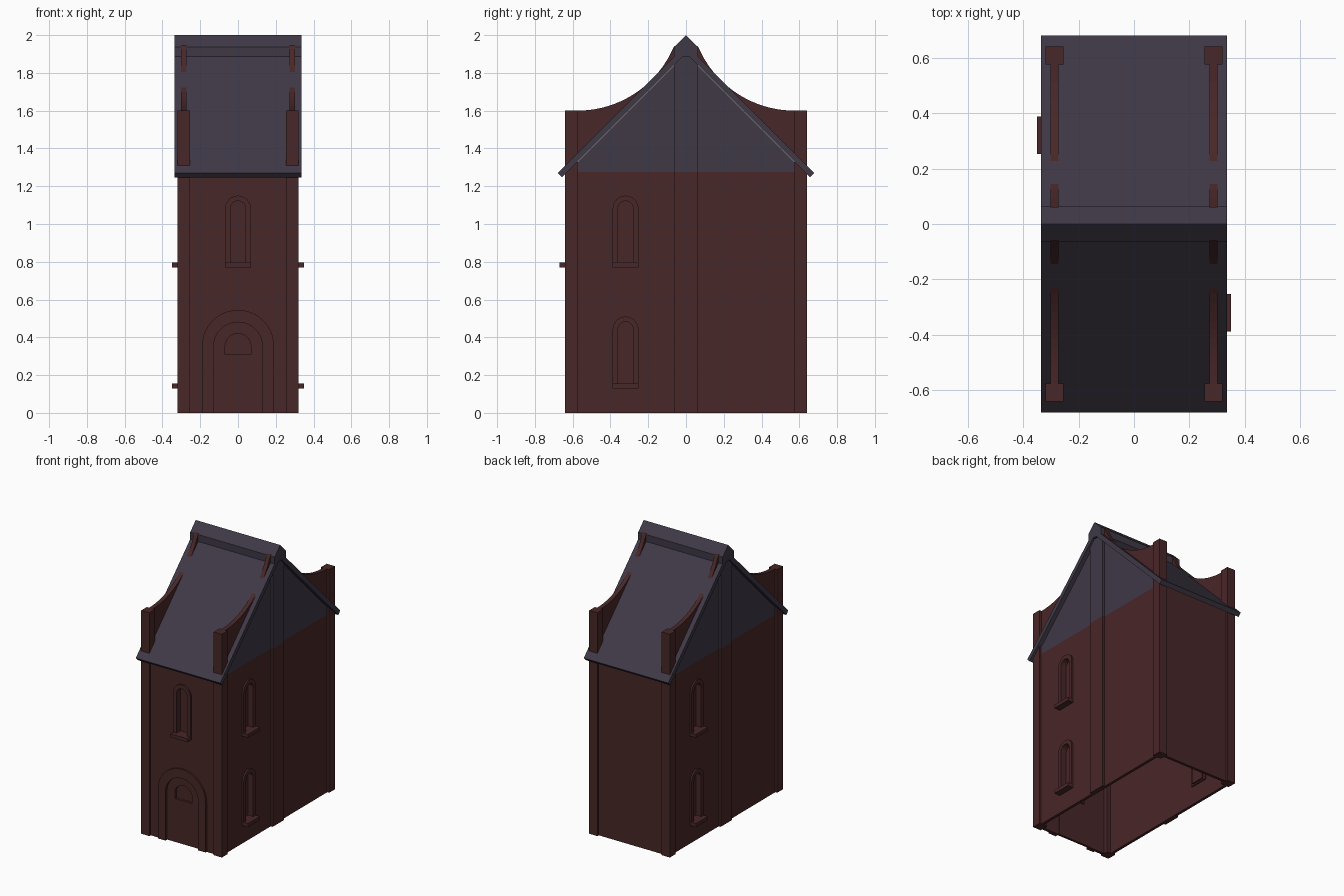
import bpy, bmesh, math

if "Cube" in bpy.data.objects:
    bpy.data.objects.remove(bpy.data.objects["Cube"])

def mat(name, c):
    m = bpy.data.materials.new(name)
    m.diffuse_color = (*c, 1)
    m.use_nodes = True
    m.node_tree.nodes["Principled BSDF"].inputs["Base Color"].default_value = m.diffuse_color
    return m

BRICK = mat("dark red brick", (0.066, 0.020, 0.021))
SLATE = mat("purple slate", (0.050, 0.040, 0.062))

# Maps (sideways, outward, up) to world space for each facade
SIDES = {
    "front": lambda u, d, z: (u, -d, z),
    "back": lambda u, d, z: (-u, d, z),
    "right": lambda u, d, z: (d, u, z),
    "left": lambda u, d, z: (-d, -u, z),
}
WALL = {"front": 0.625, "back": 0.625, "right": 0.305, "left": 0.305}

def prism(name, pts, d0, d1, side, m):
    """Extrude a (sideways, up) outline between two outward distances."""
    f = SIDES[side]
    bm = bmesh.new()
    a = [bm.verts.new(f(u, d0, z)) for u, z in pts]
    b = [bm.verts.new(f(u, d1, z)) for u, z in pts]
    bm.faces.new(a)
    bm.faces.new(b[::-1])
    n = len(pts)
    for i in range(n):
        j = (i + 1) % n
        bm.faces.new((a[i], b[i], b[j], a[j]))
    bmesh.ops.recalc_face_normals(bm, faces=bm.faces)
    me = bpy.data.meshes.new(name)
    bm.to_mesh(me)
    bm.free()
    me.materials.append(m)
    o = bpy.data.objects.new(name, me)
    bpy.context.collection.objects.link(o)
    return o

def rect(u0, u1, z0, z1):
    return [(u0, z0), (u1, z0), (u1, z1), (u0, z1)]

def arch(c, hw, z0, top, n=20):
    zc = top - hw
    arc = [(c + hw * math.cos(math.pi * i / n), zc + hw * math.sin(math.pi * i / n))
           for i in range(n + 1)]
    if zc - z0 < 1e-4:
        return arc
    return [(c + hw, z0)] + arc + [(c - hw, z0)]

def cut(o, pts, d0, d1, side):
    c = prism("cutter", pts, d0, d1, side, BRICK)
    c.hide_render = True
    md = o.modifiers.new("cut", "BOOLEAN")
    md.operation = "DIFFERENCE"
    md.solver = "EXACT"
    md.object = c
    bpy.context.view_layer.objects.active = o
    bpy.ops.object.modifier_apply(modifier="cut")
    bpy.data.objects.remove(c)

# Hollow walls, open underneath
walls = {}
for s, w in WALL.items():
    hw = 0.305 if s in ("front", "back") else 0.605
    walls[s] = prism(s + "_wall", rect(-hw, hw, 0, 1.275), w - 0.02, w, s, BRICK)

# Arched windows: niche, pane, raised surround and sill
def window(side, c, z0):
    w = WALL[side]
    inner = arch(c, 0.04, z0 + 0.02, z0 + 0.352)
    cut(walls[side], inner, w - 0.1, w + 0.1, side)
    prism(side + "_window_pane", arch(c, 0.05, z0 + 0.01, z0 + 0.36),
          w - 0.04, w - 0.03, side, BRICK)
    outer = arch(c, 0.068, z0 + 0.02, z0 + 0.38)
    prism(side + "_window_surround", outer + inner[::-1], w - 0.03, w + 0.012, side, BRICK)
    prism(side + "_window_sill", rect(c - 0.068, c + 0.068, z0, z0 + 0.025),
          w - 0.03, w + 0.045, side, BRICK)

window("front", 0, 0.77)
for s in ("right", "left"):
    for z in (0.13, 0.77):
        window(s, -0.32, z)

# Door with stepped arch and half-round light
w = WALL["front"]
door_in = arch(0, 0.13, 0, 0.48)
cut(walls["front"], arch(0, 0.13, -0.01, 0.48), w - 0.1, w + 0.1, "front")
prism("door_surround", arch(0, 0.19, 0, 0.545) + door_in[::-1], w - 0.02, w + 0.012, "front", BRICK)
door = prism("door", door_in, w - 0.025, w - 0.008, "front", BRICK)
light = arch(0, 0.068, 0.31, 0.42)
cut(door, light, w - 0.1, w + 0.1, "front")
prism("door_light", arch(0, 0.075, 0.30, 0.43), w - 0.035, w - 0.025, "front", BRICK)

# Gable ends and central pilasters
for s in ("right", "left"):
    prism(s + "_gable", [(-0.627, 1.275), (0.627, 1.275), (0, 1.902)], 0.285, 0.305, s, SLATE)
    prism(s + "_pilaster", rect(-0.063, 0.063, 0, 1.275), 0.285, 0.32, s, BRICK)
    prism(s + "_gable_pilaster",
          [(-0.063, 1.275), (0.063, 1.275), (0.063, 1.845), (0, 1.905), (-0.063, 1.845)],
          0.285, 0.32, s, SLATE)

# Corner piers and curved flying braces rising to the ridge
R = 0.555
top = []
for i in range(17):
    y = 0.575 - (0.575 - 0.06) * i / 16
    top.append((y, 1.6 + R - math.sqrt(R * R - (0.575 - y) ** 2)))
brace = top + [(0.06, 1.86), (0.59, 1.33), (0.59, 1.6)]
for sx in (-1, 1):
    for sy in (-1, 1):
        prism("corner_pier", rect(*sorted((sy * 0.575, sy * 0.64)), 0, 1.6),
              sx * 0.255, sx * 0.32, "right", BRICK)
        prism("curved_brace", [(sy * y, z) for y, z in brace],
              sx * 0.272, sx * 0.302, "right", BRICK)

# Roof slabs and ridge cap
prism("roof", [(0.68, 1.27), (0, 1.95), (-0.68, 1.27), (-0.657, 1.247), (0, 1.904), (0.657, 1.247)],
      -0.335, 0.335, "right", SLATE)
prism("ridge_cap", [(-0.063, 1.887), (-0.063, 1.937), (0, 2.0), (0.063, 1.937), (0.063, 1.887)],
      -0.335, 0.335, "right", SLATE)
